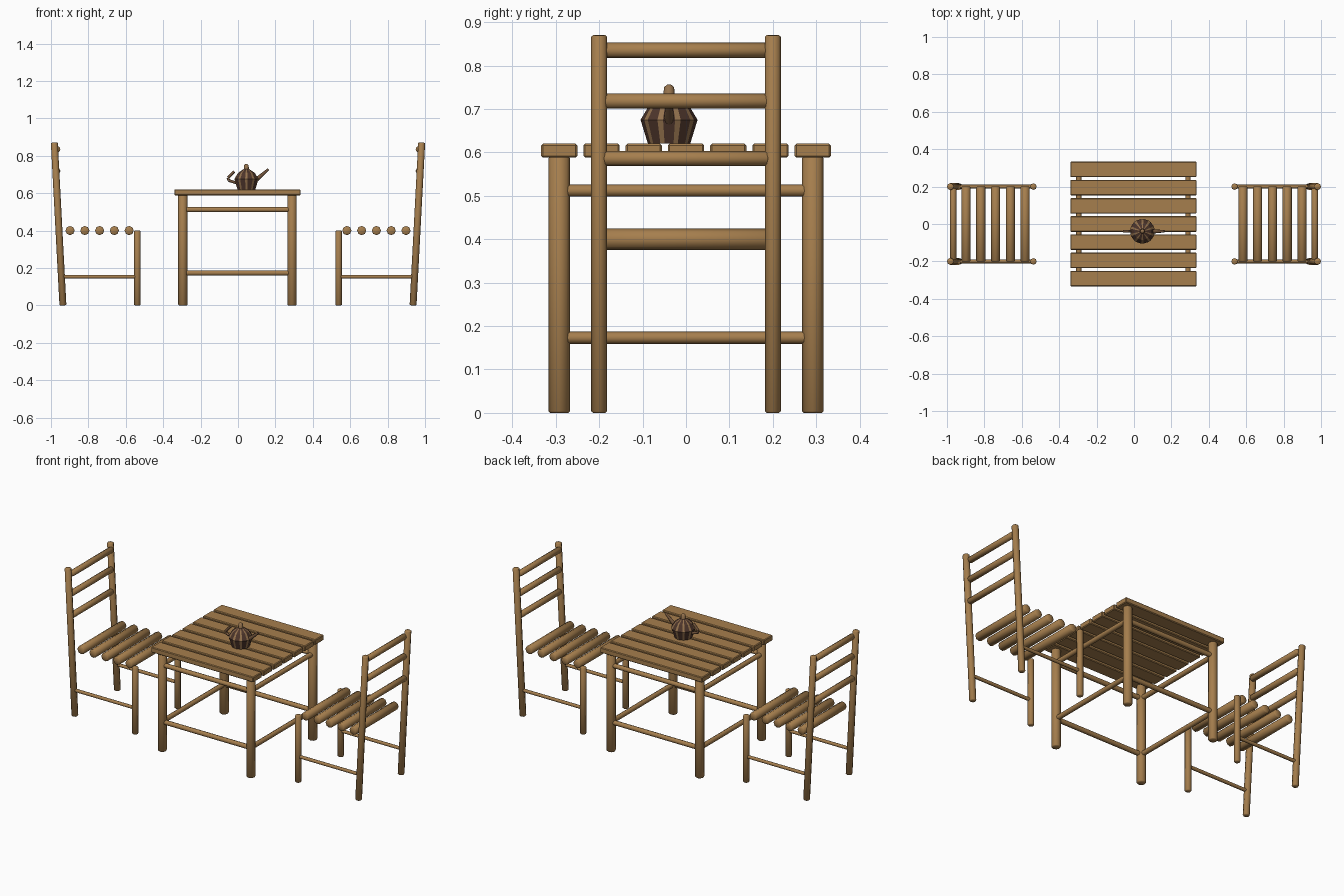
import bpy, bmesh, math
from mathutils import Vector

if "Cube" in bpy.data.objects:
    bpy.data.objects.remove(bpy.data.objects["Cube"])


def material(name, rgb):
    m = bpy.data.materials.new(name)
    m.use_nodes = True
    m.diffuse_color = (*rgb, 1)
    m.node_tree.nodes["Principled BSDF"].inputs["Base Color"].default_value = (*rgb, 1)
    return m


wood = material("wood", (0.38, 0.21, 0.075))
dark = material("dark brown", (0.075, 0.036, 0.024))
tan = material("tan", (0.30, 0.17, 0.075))
mid = material("mid brown", (0.17, 0.09, 0.045))


def finish(bm, name, mats, smooth=True):
    bmesh.ops.recalc_face_normals(bm, faces=bm.faces)
    me = bpy.data.meshes.new(name)
    bm.to_mesh(me)
    bm.free()
    for m in mats:
        me.materials.append(m)
    ob = bpy.data.objects.new(name, me)
    bpy.context.collection.objects.link(ob)
    if smooth:
        bpy.ops.object.select_all(action="DESELECT")
        ob.select_set(True)
        bpy.context.view_layer.objects.active = ob
        bpy.ops.object.shade_smooth_by_angle(angle=math.radians(46))
    return ob


def pole(name, a, b, r, r2=None, mat=wood, sides=8, bevel=0.004):
    """Round pole from a to b with softly bevelled ends."""
    a, b = Vector(a), Vector(b)
    bm = bmesh.new()
    bmesh.ops.create_cone(bm, cap_ends=True, segments=sides, radius1=r,
                          radius2=r2 or r, depth=(b - a).length)
    bmesh.ops.rotate(bm, verts=bm.verts, matrix=Vector((0, 0, 1)).rotation_difference(b - a).to_matrix())
    bmesh.ops.translate(bm, verts=bm.verts, vec=(a + b) / 2)
    if bevel:
        caps = [f for f in bm.faces if len(f.verts) > 4]
        edges = list({e for f in caps for e in f.edges})
        bmesh.ops.bevel(bm, geom=edges, offset=bevel, segments=1, affect="EDGES")
    return finish(bm, name, [mat])


# Table top planks
TX = -0.003
for i in range(7):
    bm = bmesh.new()
    bmesh.ops.create_cube(bm, size=1)
    bmesh.ops.scale(bm, verts=bm.verts, vec=(0.675, 0.083, 0.032))
    bmesh.ops.translate(bm, verts=bm.verts, vec=(TX, (i - 3) * 0.0973, 0.604))
    bmesh.ops.bevel(bm, geom=bm.edges[:], offset=0.004, segments=1, affect="EDGES")
    finish(bm, f"table_plank_{i + 1}", [wood], smooth=False)

# Table legs and rails
L = 0.292
for sx in (-1, 1):
    for sy in (-1, 1):
        x, y = TX + sx * L, sy * L
        pole("table_leg", (x, y, 0), (x, y, 0.59), 0.025)
for z in (0.512, 0.173):
    for s in (-1, 1):
        pole("table_rail_long", (TX - L, s * L, z), (TX + L, s * L, z), 0.014, bevel=0)
        pole("table_rail_side", (TX + s * L, -L, z), (TX + s * L, L, z), 0.014, bevel=0)

# Two facing chairs
for s, side in ((-1, "right"), (1, "left")):
    for y in (-0.2, 0.2):
        pole(f"{side}_chair_back_post", (s * 0.936, y, 0), (s * 0.982, y, 0.87), 0.0185)
        pole(f"{side}_chair_front_leg", (s * 0.538, y, 0), (s * 0.538, y, 0.4), 0.0175)
        pole(f"{side}_chair_side_rail", (s * 0.942, y, 0.153), (s * 0.538, y, 0.153), 0.01, bevel=0)
    for z in (0.835, 0.718, 0.586):
        pole(f"{side}_chair_back_rail", (s * 0.967, -0.19, z), (s * 0.967, 0.19, z), 0.0175)
    for i in range(5):
        x = s * (0.582 + i * 0.079)
        pole(f"{side}_chair_seat_pole", (x, -0.2, 0.4), (x, 0.2, 0.4), 0.0245)

# Teapot body: turned profile with alternating wide dark and narrow tan staves
PX, PY = 0.045, -0.039
profile = [(0.049, 0.62), (0.066, 0.675), (0.046, 0.708), (0.016, 0.728)]
angles = []
for i in range(10):
    c = i * math.tau / 10
    angles += [c - 0.21, c + 0.21]
bm = bmesh.new()
rings = [[bm.verts.new((PX + r * math.cos(a), PY + r * math.sin(a), z)) for a in angles]
         for r, z in profile]
for low, high in zip(rings, rings[1:]):
    for i in range(len(angles)):
        j = (i + 1) % len(angles)
        bm.faces.new((low[i], low[j], high[j], high[i])).material_index = i % 2
bm.faces.new(rings[0])
bm.faces.new(rings[-1])
finish(bm, "teapot_body", [dark, tan], smooth=False)

# Teapot lid knob, spout and handle
pole("teapot_knob", (PX, PY, 0.722), (PX, PY, 0.756), 0.014, 0.011, tan, bevel=0.006)
pole("teapot_spout", (PX + 0.045, PY, 0.665), (PX + 0.118, PY, 0.728), 0.013, 0.006, mid, bevel=0)
grip = [(-0.055, 0.655), (-0.095, 0.668), (-0.098, 0.682), (-0.066, 0.716)]
for (x1, z1), (x2, z2) in zip(grip, grip[1:]):
    pole("teapot_handle", (PX + x1, PY, z1), (PX + x2, PY, z2), 0.0075, mat=mid, bevel=0)
